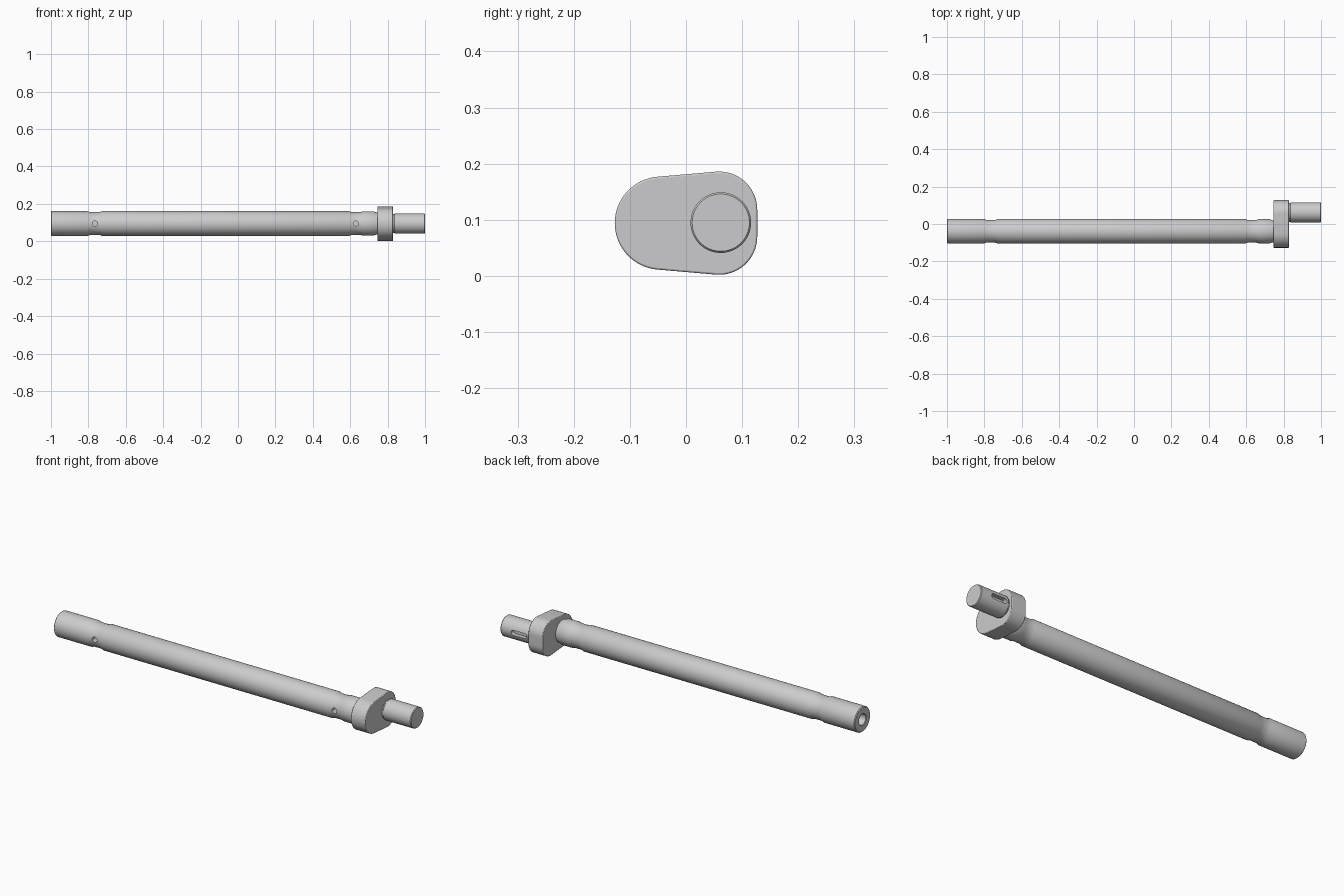
import bpy, bmesh, math
from mathutils import Vector

if "Cube" in bpy.data.objects:
    bpy.data.objects.remove(bpy.data.objects["Cube"])

SHAFT_Y, PIN_Y, AXIS_Z = -0.039, 0.062, 0.095

steel = bpy.data.materials.new("grey steel")
steel.diffuse_color = (0.6, 0.6, 0.61, 1)
steel.use_nodes = True
steel.node_tree.nodes["Principled BSDF"].inputs["Base Color"].default_value = steel.diffuse_color


def make_object(name, bm):
    bmesh.ops.recalc_face_normals(bm, faces=bm.faces)
    mesh = bpy.data.meshes.new(name)
    bm.to_mesh(mesh)
    bm.free()
    mesh.materials.append(steel)
    obj = bpy.data.objects.new(name, mesh)
    bpy.context.collection.objects.link(obj)
    return obj


def select(obj):
    bpy.ops.object.select_all(action='DESELECT')
    obj.select_set(True)
    bpy.context.view_layer.objects.active = obj


def lathe(name, profile, y, segments=64):
    """Spin (x, radius) points around an axis parallel to x."""
    bm = bmesh.new()
    verts = [bm.verts.new((x, y, AXIS_Z + r)) for x, r in profile]
    edges = [bm.edges.new(pair) for pair in zip(verts, verts[1:])]
    bmesh.ops.spin(bm, geom=verts + edges, cent=(0, y, AXIS_Z), axis=(1, 0, 0),
                   angle=math.tau, steps=segments, use_duplicate=False)
    bmesh.ops.remove_doubles(bm, verts=bm.verts, dist=1e-5)
    return make_object(name, bm)


def extrude(name, outline, direction):
    """Extrude a closed outline along a vector."""
    bm = bmesh.new()
    face = bm.faces.new([bm.verts.new(p) for p in outline])
    out = bmesh.ops.extrude_face_region(bm, geom=[face])["geom"]
    bmesh.ops.translate(bm, vec=Vector(direction),
                        verts=[v for v in out if isinstance(v, bmesh.types.BMVert)])
    if face.is_valid and not any(f is face for e in face.edges
                                 for f in e.link_faces if len(e.link_faces) == 2):
        bm.faces.new(face.verts)
    return make_object(name, bm)


def arc(cx, cy, r, start, end, steps=16):
    return [(cx + r * math.cos(math.radians(start + (end - start) * i / steps)),
             cy + r * math.sin(math.radians(start + (end - start) * i / steps)))
            for i in range(steps + 1)]


def cut(obj, cutter):
    mod = obj.modifiers.new("cut", 'BOOLEAN')
    mod.operation, mod.solver, mod.object = 'DIFFERENCE', 'EXACT', cutter
    select(obj)
    bpy.ops.object.modifier_apply(modifier=mod.name)
    bpy.data.objects.remove(cutter)


# Main shaft: end journal with centre hole, two necks, long body
shaft = lathe("shaft", [
    (-0.93, 0), (-0.945, 0.026), (-0.998, 0.029), (-1.0, 0.031), (-1.0, 0.062), (-0.996, 0.066),
    (-0.805, 0.066), (-0.79, 0.061), (-0.74, 0.061), (-0.728, 0.066),
    (0.595, 0.066), (0.607, 0.061), (0.655, 0.061), (0.668, 0.065),
    (0.725, 0.065), (0.74, 0.059), (0.76, 0.059), (0.76, 0)], SHAFT_Y)

# Oil holes on the front of each neck
for x in (-0.765, 0.63):
    ring = [(px, SHAFT_Y - 0.1, pz) for px, pz in arc(x, AXIS_Z, 0.014, 0, 345, 23)]
    cut(shaft, extrude("oil_hole_cutter", ring, (0, 0.07, 0)))

# Crank web: tapered rounded plate, flat at the back
upper = (arc(0.059, AXIS_Z + 0.024, 0.068, 0, 93)
         + arc(-0.044, AXIS_Z, 0.083, 95, 180))
lower = [(y, 2 * AXIS_Z - z) for y, z in reversed(upper[:-1])]
web = extrude("crank_web", [(0.745, y, z - 0.001) for y, z in upper + lower],
              (0.084, 0, 0))
bevel = web.modifiers.new("rim", 'BEVEL')
bevel.width, bevel.segments = 0.003, 2
bevel.limit_method, bevel.angle_limit = 'ANGLE', math.radians(40)

# Crank pin with a narrow root
pin = lathe("crank_pin", [
    (0.82, 0), (0.82, 0.050), (0.834, 0.050), (0.838, 0.054),
    (0.996, 0.054), (1.0, 0.051), (1.0, 0)], PIN_Y)

# Keyway on the back of the pin, rounded at both ends
slot = arc(0.925, AXIS_Z, 0.013, -90, 90, 10) + arc(0.86, AXIS_Z, 0.013, 90, 270, 10)
cut(pin, extrude("keyway_cutter", [(x, PIN_Y + 0.03, z) for x, z in slot], (0, 0.06, 0)))

for obj in (shaft, web, pin):
    select(obj)
    bpy.ops.object.shade_smooth_by_angle(angle=math.radians(35))
